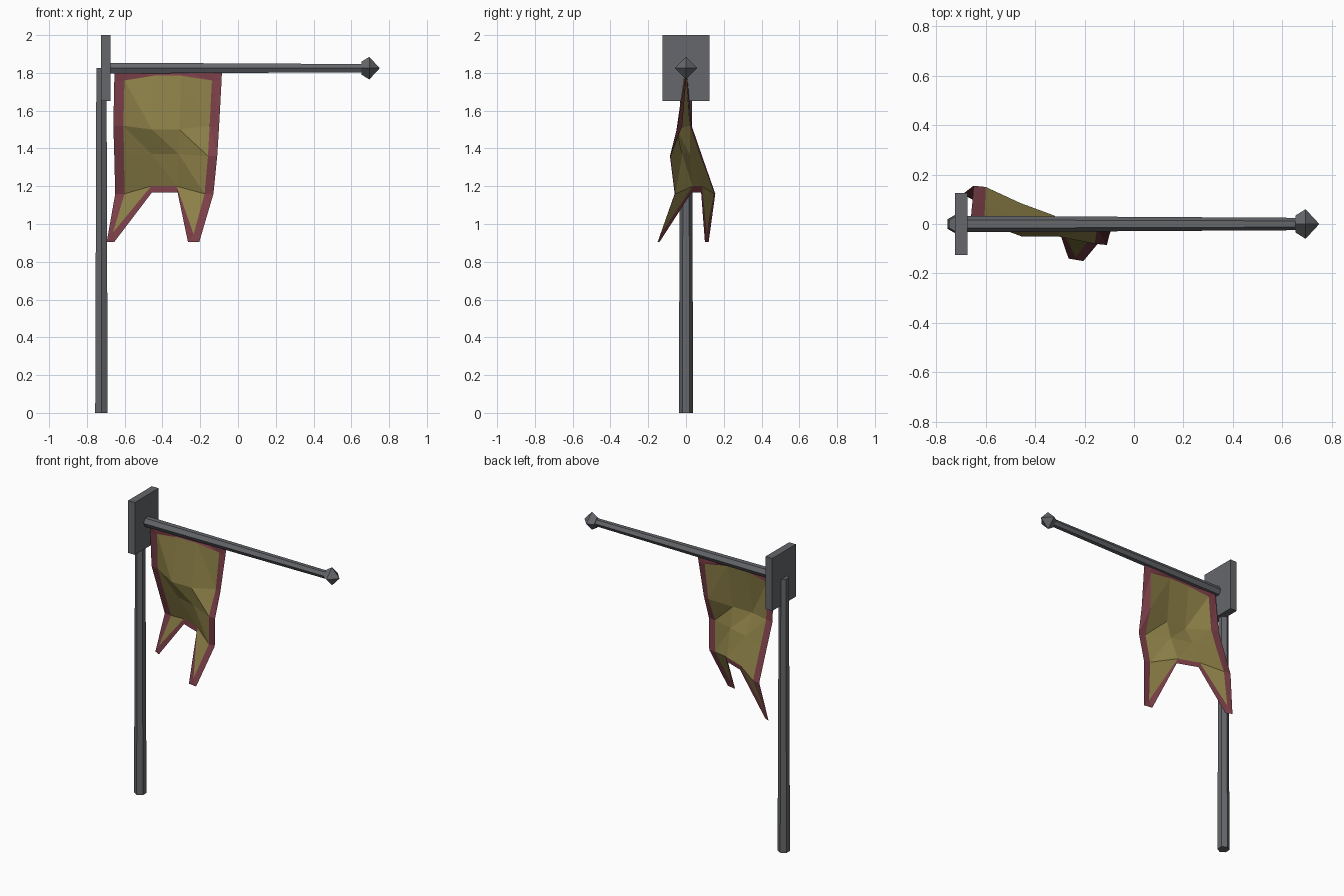
import bpy, bmesh
from math import pi, cos, sin
from mathutils import Vector

if "Cube" in bpy.data.objects:
    bpy.data.objects.remove(bpy.data.objects["Cube"])


def material(name, rgb):
    m = bpy.data.materials.new(name)
    m.diffuse_color = (*rgb, 1)
    m.use_nodes = True
    m.node_tree.nodes["Principled BSDF"].inputs["Base Color"].default_value = m.diffuse_color
    return m


steel = material("dark_steel", (0.13, 0.135, 0.145))
gold = material("cloth_gold", (0.27, 0.22, 0.065))
red = material("cloth_border", (0.20, 0.05, 0.065))


def add_object(name, verts, faces, mats, face_mats=None, closed=True):
    me = bpy.data.meshes.new(name)
    me.from_pydata(verts, [], faces)
    for m in mats:
        me.materials.append(m)
    for p, i in zip(me.polygons, face_mats or []):
        p.material_index = i
    if closed:
        bm = bmesh.new()
        bm.from_mesh(me)
        bmesh.ops.recalc_face_normals(bm, faces=bm.faces)
        bm.to_mesh(me)
        bm.free()
    ob = bpy.data.objects.new(name, me)
    bpy.context.collection.objects.link(ob)
    return ob


def rod(name, origin, axis, side, rings, n):
    """Faceted rod: rings of (distance, radius) along axis; first corner on side."""
    a, u = Vector(axis), Vector(side)
    v = a.cross(u)
    verts = [Vector(origin) + a * d + (u * cos(2 * pi * k / n) + v * sin(2 * pi * k / n)) * r
             for d, r in rings for k in range(n)]
    faces = [(i * n + k, i * n + (k + 1) % n, (i + 1) * n + (k + 1) % n, (i + 1) * n + k)
             for i in range(len(rings) - 1) for k in range(n)]
    faces += [tuple(range(n)), tuple(range(len(verts) - n, len(verts)))]
    return add_object(name, verts, faces, [steel])


# Hexagonal upright, crossbar and pointed finial
rod("upright_pole", (-0.723, 0, 0), (0, 0, 1), (0, 1, 0), [(0, 0.038), (1.825, 0.031)], 6)
rod("crossbar", (-0.68, 0, 1.825), (1, 0, 0), (0, 1, 0), [(0, 0.033), (1.35, 0.025)], 6)
rod("finial", (0, 0, 1.825), (1, 0, 0), (0, 1, 0),
    [(0.655, 0.035), (0.695, 0.06), (0.75, 0.0005)], 4)

# Mounting plate
bpy.ops.mesh.primitive_cube_add(size=1, location=(-0.70, 0, 1.825))
plate = bpy.context.object
plate.name = "mounting_plate"
plate.scale = (0.05, 0.25, 0.35)
plate.data.materials.append(steel)

# Banner body: rows of (z at edge, z inside, left x, right x, depths across the columns)
rows = [(1.81, 1.81, -0.655, -0.085, (0, 0, 0, 0, 0, 0)),
        (1.76, 1.785, -0.655, -0.087, (0.008, 0.003, -0.01, -0.01, 0, -0.008)),
        (1.52, 1.50, -0.66, -0.10, (0.03, 0.02, -0.05, -0.05, -0.02, -0.045)),
        (1.36, 1.37, -0.655, -0.11, (0.085, 0.075, 0.02, -0.02, -0.08, -0.085)),
        (1.16, 1.20, -0.65, -0.13, (0.155, 0.15, 0.085, 0.035, -0.055, -0.06))]
cols = (0, 0.095, 0.365, 0.625, 0.91, 1)
verts, faces, mats = [], [], []
for ze, zi, xl, xr, depth in rows:
    for c, f in enumerate(cols):
        verts.append((xl + (xr - xl) * f, depth[c], zi if c in (2, 3) else ze))
for r in range(4):
    for c in range(5):
        i = r * 6 + c
        for tri in ((i, i + 6, i + 7), (i, i + 7, i + 1)):
            faces.append(tri)
            mats.append(1 if r == 0 or c in (0, 4) else 0)

# Swallow tails and notch hem
n2, n3 = len(verts), len(verts) + 1
verts += [(-0.455, 0.08, 1.168), (-0.32, 0.03, 1.168)]
faces.append((26, n2, n3, 27))
mats.append(1)
tails = [((24, 25, 26, n2), ((-0.695, 0.12, 0.905), (-0.662, 0.11, 0.955), (-0.655, 0.10, 0.905))),
         ((29, 28, 27, n3), ((-0.205, -0.15, 0.905), (-0.235, -0.135, 0.945), (-0.265, -0.14, 0.905)))]
for (outer, edge, inner, notch), tip in tails:
    t = len(verts)
    verts += tip
    faces += [(outer, edge, t + 1, t), (edge, inner, t + 1),
              (inner, notch, t + 2, t + 1), (t, t + 1, t + 2)]
    mats += [1, 0, 1, 1]
add_object("banner_cloth", verts, faces, [gold, red], mats, closed=True)
